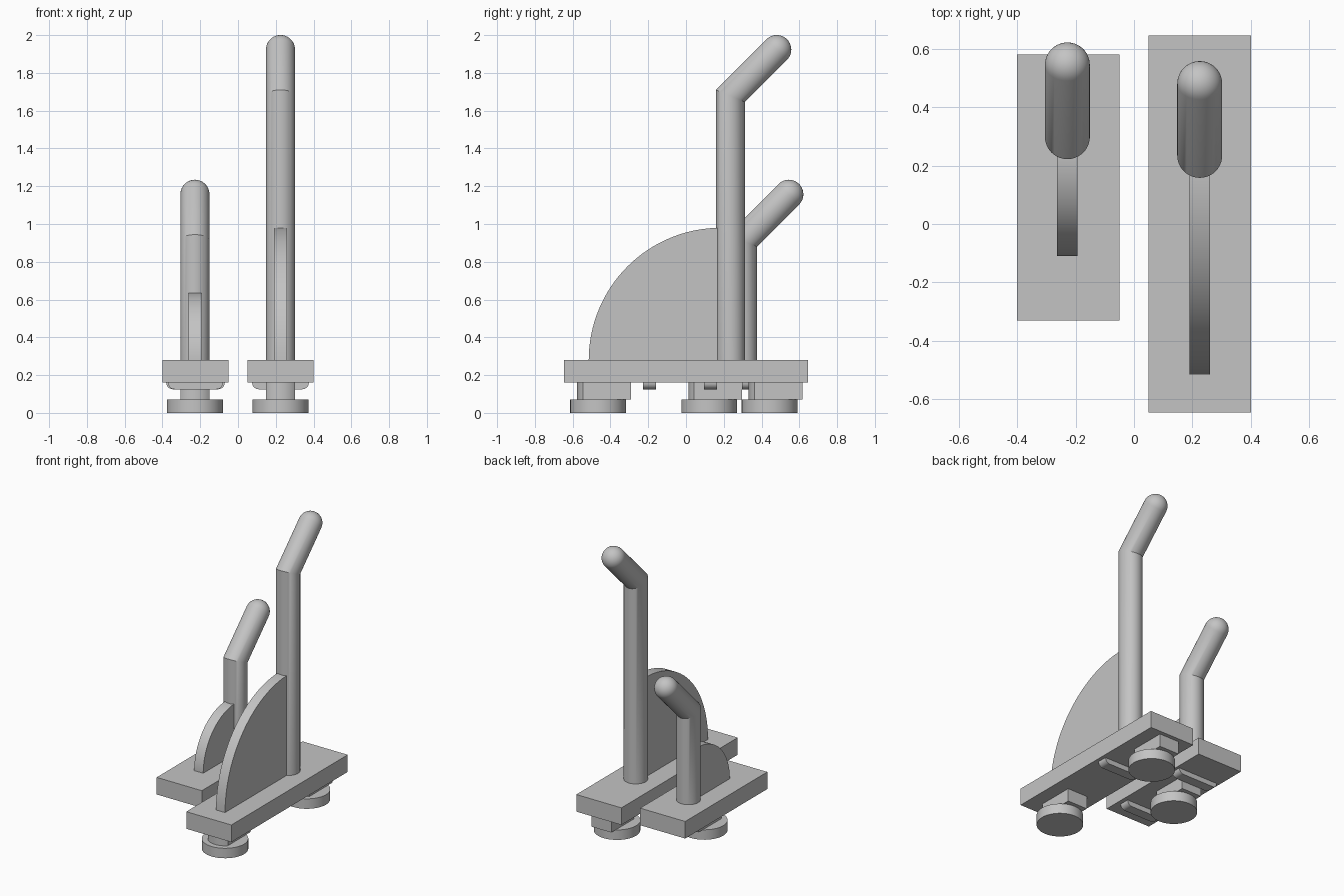
import bpy, bmesh
from math import sin, cos, pi, tan, sqrt, radians
from mathutils import Vector

cube = bpy.data.objects.get("Cube")
if cube:
    bpy.data.objects.remove(cube)

grey = bpy.data.materials.new("plain grey")
grey.use_nodes = True
COLOR = (0.55, 0.55, 0.55, 1)
grey.diffuse_color = COLOR
grey.node_tree.nodes["Principled BSDF"].inputs["Base Color"].default_value = COLOR

PLATE_BOTTOM, PLATE_TOP = 0.16, 0.28
RADIUS = 0.077


def finish(name, bm):
    bmesh.ops.recalc_face_normals(bm, faces=bm.faces)
    mesh = bpy.data.meshes.new(name)
    bm.to_mesh(mesh)
    bm.free()
    mesh.materials.append(grey)
    mesh.shade_smooth()
    mesh.set_sharp_from_angle(angle=radians(30))
    bpy.context.collection.objects.link(bpy.data.objects.new(name, mesh))


def prism(name, outline, offset):
    """Extrude a closed outline of 3D points along an offset."""
    bm = bmesh.new()
    face = bm.faces.new([bm.verts.new(p) for p in outline])
    new = bmesh.ops.extrude_face_region(bm, geom=[face])["geom"]
    verts = [g for g in new if isinstance(g, bmesh.types.BMVert)]
    bmesh.ops.translate(bm, verts=verts, vec=Vector(offset))
    finish(name, bm)


def arc(cu, cv, r, start, end, n):
    return [(cu + r * cos(start + (end - start) * i / n),
             cv + r * sin(start + (end - start) * i / n)) for i in range(n + 1)]


def plate(name, x0, x1, y0, y1):
    outline = [(x, y, PLATE_BOTTOM) for x, y in ((x0, y0), (x1, y0), (x1, y1), (x0, y1))]
    prism(name, outline, (0, 0, PLATE_TOP - PLATE_BOTTOM))


def bent_post(name, x, y, bend_z, length, n=40):
    """Upright tube, mitred bend of 45 degrees, hemispherical tip."""
    s = sqrt(0.5)
    axis, side = Vector((0, s, s)), Vector((0, s, -s))
    bend = Vector((x, y, bend_z))
    angles = [2 * pi * i / n for i in range(n)]
    bm = bmesh.new()
    rings = [[(x + RADIUS * cos(a), y + RADIUS * sin(a), PLATE_TOP - 0.02) for a in angles],
             [(x + RADIUS * cos(a), y + RADIUS * sin(a),
               bend_z - RADIUS * sin(a) * tan(pi / 8)) for a in angles]]
    tip = bend + axis * length
    steps = 10
    for k in range(steps):
        t = k / steps * pi / 2
        r, centre = RADIUS * cos(t), tip + axis * RADIUS * sin(t)
        rings.append([centre + Vector((r * cos(a), 0, 0)) + side * r * sin(a) for a in angles])
    rings = [[bm.verts.new(p) for p in ring] for ring in rings]
    for low, high in zip(rings, rings[1:]):
        for i in range(n):
            j = (i + 1) % n
            bm.faces.new((low[i], low[j], high[j], high[i]))
    pole = bm.verts.new(tip + axis * RADIUS)
    for i in range(n):
        bm.faces.new((rings[-1][i], rings[-1][(i + 1) % n], pole))
    bm.faces.new(rings[0])
    finish(name, bm)


def fin(name, x, post_y, centre_y, r):
    """Quarter-round blade running from the plate up to the post."""
    curve = arc(centre_y, PLATE_TOP, r, pi, pi / 2, 32)
    curve += [(post_y, PLATE_TOP + r), (post_y, PLATE_TOP)]
    prism(name, [(x - 0.035, y, z) for y, z in curve], (0.07, 0, 0))


def foot(name, x, y):
    """Round pad below a block with one rounded end."""
    pad = arc(x, y, 0.148, 0, 2 * pi, 48)[:-1]
    prism(name + "_pad", [(u, v, 0) for u, v in pad], (0, 0, 0.07))
    spread = 0.77
    block = arc(x, y, 0.111, -pi / 2 - spread, -pi / 2 + spread, 12)
    block += [(x + RADIUS, y + 0.174), (x - RADIUS, y + 0.174)]
    prism(name + "_block", [(u, v, 0.07) for u, v in block],
          (0, 0, PLATE_BOTTOM - 0.07))


def rib(name, x, y, half):
    """Low cross bar with rounded lower ends."""
    r = 0.035
    curve = arc(x - half + r, PLATE_BOTTOM, r, pi, 1.5 * pi, 8)
    curve += arc(x + half - r, PLATE_BOTTOM, r, -pi / 2, 0, 8)
    prism(name, [(u, y - r, z) for u, z in curve], (0, 2 * r, 0))


# Tall unit on the left
plate("tall_plate", 0.05, 0.40, -0.645, 0.645)
bent_post("tall_post", 0.225, 0.235, 1.678, 0.347)
fin("tall_fin", 0.225, 0.235, 0.185, 0.70)
foot("tall_front_foot", 0.225, -0.465)
foot("tall_rear_foot", 0.225, 0.443)
rib("tall_rib", 0.225, 0.13, 0.15)

# Short unit on the right
plate("short_plate", -0.40, -0.05, -0.33, 0.58)
bent_post("short_post", -0.228, 0.299, 0.912, 0.347)
fin("short_fin", -0.228, 0.299, 0.245, 0.355)
foot("short_foot", -0.228, 0.123)
rib("short_front_rib", -0.225, -0.193, 0.145)
rib("short_rear_rib", -0.225, 0.331, 0.155)
